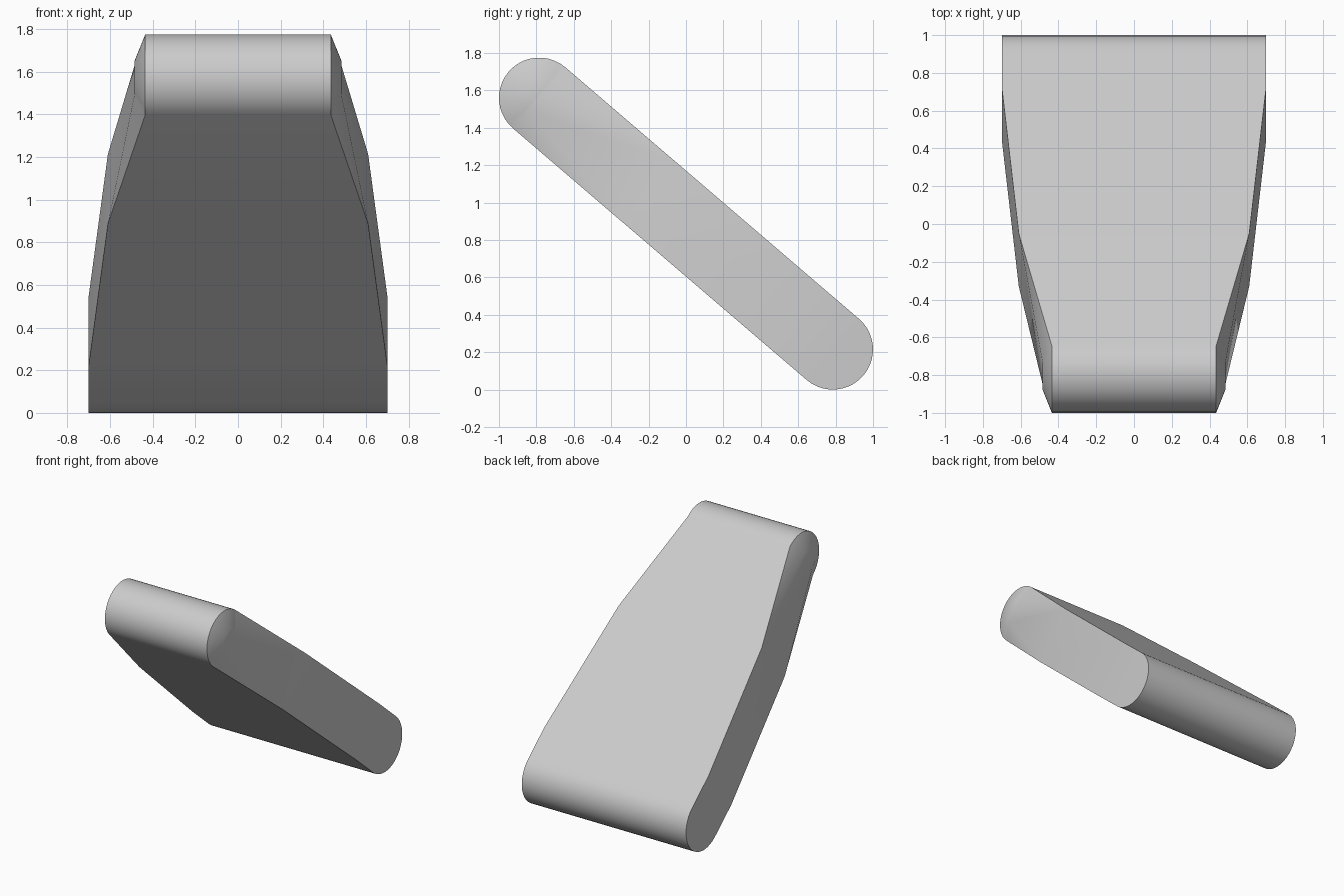
import bpy, bmesh
from math import sin, cos, pi, radians

if "Cube" in bpy.data.objects:
    bpy.data.objects.remove(bpy.data.objects["Cube"])

R = 0.215                       # slab half thickness
DY, DZ, ZC = 0.785, 0.6725, 0.8875
L = (DY * DY + DZ * DZ) ** 0.5  # half length between cap centres
N = 20                          # segments per round end


def place(x, t, s):
    """Slab coordinates (along, through) to tilted world position."""
    uy, uz = -DY / L, DZ / L
    return (x, t * uy + s * uz, ZC + t * uz - s * uy)


def arc(t0, r, start):
    return [(t0 + r * sin(start + pi * i / N), r * cos(start + pi * i / N))
            for i in range(N + 1)]


bm = bmesh.new()


def ring(points, w):
    return [bm.verts.new(place(w, t, s)) for t, s in points]


sides = []
for m in (1, -1):
    top = ring(arc(L, R, 0), 0.435 * m)             # upper rounded end
    inset = ring(arc(L, 0.09, 0), 0.485 * m)        # chamfered side of upper end
    mid = ring([(0.25, -R), (0.25, R)], 0.61 * m)   # waist of the taper
    low = ring([(-0.773, -R), (-0.773, R)], 0.70 * m)
    end = ring(arc(-L, R, pi), 0.70 * m)            # lower rounded end

    # Side wall
    bm.faces.new(inset)
    for i in range(N):
        bm.faces.new((top[i], top[i + 1], inset[i + 1], inset[i]))
    bm.faces.new((mid[1], top[0], inset[0]))
    bm.faces.new((mid[0], inset[-1], top[-1]))
    bm.faces.new((mid[1], inset[0], inset[-1], mid[0]))
    bm.faces.new((low[1], mid[1], mid[0], low[0]))
    bm.faces.new([low[0]] + end + [low[1]])
    sides.append(top + [mid[0], low[0]] + end + [low[1], mid[1]])

# Broad faces and round ends joining both sides
a, b = sides
for i in range(len(a)):
    j = (i + 1) % len(a)
    bm.faces.new((a[i], a[j], b[j], b[i]))

bmesh.ops.recalc_face_normals(bm, faces=bm.faces[:])
mesh = bpy.data.meshes.new("slanted_slab")
bm.to_mesh(mesh)
bm.free()
slab = bpy.data.objects.new("slanted_slab", mesh)
bpy.context.collection.objects.link(slab)
bpy.context.view_layer.objects.active = slab
slab.select_set(True)
bpy.ops.object.shade_smooth_by_angle(angle=radians(40))
